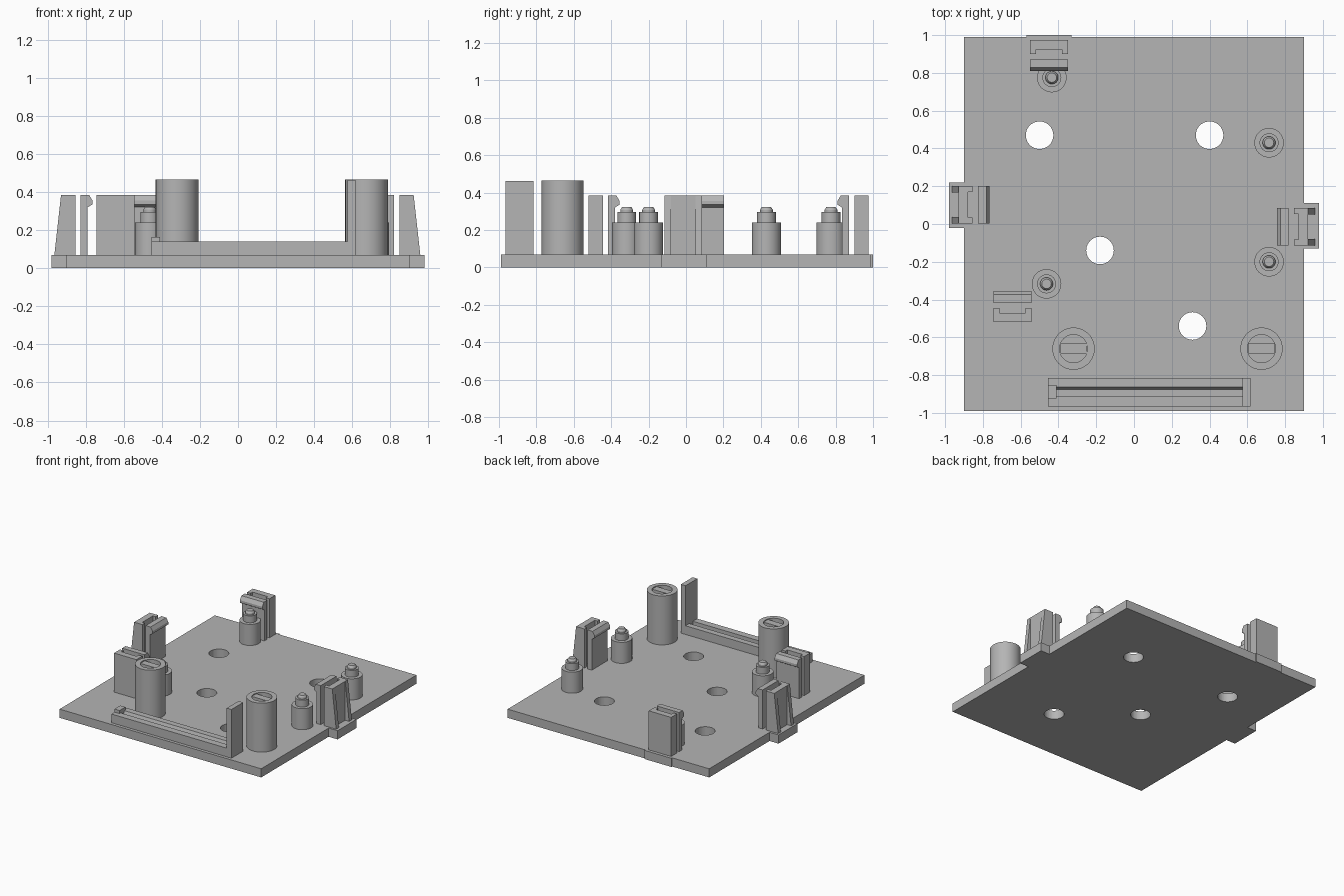
import bpy, bmesh, math
from mathutils import Vector

cube = bpy.data.objects.get("Cube")
if cube:
    bpy.data.objects.remove(cube, do_unlink=True)

X, Y, Z = Vector((1, 0, 0)), Vector((0, 1, 0)), Vector((0, 0, 1))
BASE_TOP, CLIP_TOP = 0.07, 0.385

grey = bpy.data.materials.new("plain grey")
grey.use_nodes = True
grey.diffuse_color = (0.46, 0.46, 0.46, 1)
grey.node_tree.nodes["Principled BSDF"].inputs["Base Color"].default_value = grey.diffuse_color


def finish(name, bm):
    bmesh.ops.recalc_face_normals(bm, faces=bm.faces)
    mesh = bpy.data.meshes.new(name)
    bm.to_mesh(mesh)
    bm.free()
    mesh.materials.append(grey)
    obj = bpy.data.objects.new(name, mesh)
    bpy.context.collection.objects.link(obj)
    return obj


def prism(name, points, a, b, d, origin, length):
    """Extrude a profile drawn along axes a and b by length along d."""
    bm = bmesh.new()
    face = bm.faces.new([bm.verts.new(origin + a * p + b * q) for p, q in points])
    ext = bmesh.ops.extrude_face_region(bm, geom=[face])
    moved = [v for v in ext["geom"] if isinstance(v, bmesh.types.BMVert)]
    bmesh.ops.translate(bm, verts=moved, vec=d * length)
    return finish(name, bm)


def box(name, x0, x1, y0, y1, z0, z1):
    return prism(name, [(x0, y0), (x1, y0), (x1, y1), (x0, y1)], X, Y, Z, Z * z0, z1 - z0)


def lathe(name, profile, x, y, steps=40):
    """Turn a radius and height profile about a vertical axis."""
    bm = bmesh.new()
    verts = [bm.verts.new((r, 0, z)) for r, z in profile]
    edges = [bm.edges.new(pair) for pair in zip(verts, verts[1:])]
    bmesh.ops.spin(bm, geom=verts + edges, cent=(0, 0, 0), axis=Z,
                   angle=math.tau, steps=steps, use_merge=False)
    bmesh.ops.remove_doubles(bm, verts=bm.verts, dist=1e-4)
    bmesh.ops.translate(bm, verts=bm.verts, vec=(x, y, 0))
    return finish(name, bm)


# Base plate with edge tabs
outline = [(-0.9, -0.99), (0.9, -0.99), (0.9, -0.13), (0.98, -0.13), (0.98, 0.11),
           (0.9, 0.11), (0.9, 0.99), (-0.33, 0.99), (-0.33, 1), (-0.57, 1),
           (-0.57, 0.99), (-0.9, 0.99), (-0.9, 0.22), (-0.98, 0.22),
           (-0.98, -0.02), (-0.9, -0.02)]
plate = prism("base_plate", outline, X, Y, Z, Vector(), BASE_TOP)

# Round through holes
for x, y in [(-0.5, 0.47), (0.4, 0.47), (-0.18, -0.14), (0.31, -0.54)]:
    cutter = lathe("hole_cutter", [(0, -0.1), (0.073, -0.1), (0.073, 0.2), (0, 0.2)], x, y)
    cutter.hide_render = True
    cutter.hide_set(True)
    cut = plate.modifiers.new("hole", 'BOOLEAN')
    cut.operation = 'DIFFERENCE'
    cut.solver = 'EXACT'
    cut.object = cutter

smooth = []

# Stepped support pegs
peg = [(0, BASE_TOP), (0.078, BASE_TOP), (0.078, 0.24), (0.05, 0.24), (0.05, 0.295),
       (0.034, 0.295), (0.034, 0.308), (0.025, 0.322), (0, 0.322)]
for x, y in [(-0.435, 0.775), (0.715, 0.43), (0.715, -0.2), (-0.463, -0.317)]:
    smooth.append(lathe("support_peg", peg, x, y))

# Tall hollow posts with a cross bar in the mouth
post = [(0, BASE_TOP), (0.112, BASE_TOP), (0.112, 0.465), (0.074, 0.465),
        (0.074, 0.4), (0, 0.4)]
for x in (-0.32, 0.675):
    smooth.append(lathe("tall_post", post, x, -0.66))
    box("post_cross_bar", x - 0.07, x + 0.07, -0.688, -0.632, 0.39, 0.46)

# Grooved rail with end wall and stop
rail = [(-0.965, 0.07), (-0.965, 0.14), (-0.91, 0.14), (-0.91, 0.11),
        (-0.875, 0.11), (-0.863, 0.14), (-0.815, 0.14), (-0.815, 0.07)]
prism("rail", rail, Y, Z, X, X * -0.455, 1.035)
box("rail_end_wall", 0.575, 0.617, -0.965, -0.815, BASE_TOP, 0.463)
box("rail_stop", -0.455, -0.41, -0.925, -0.852, 0.1, 0.165)

# Snap clips: hooked spring arm, notched back block, optional tapered ribs
hook = [(0.025, 0.07), (0.025, 0.32), (0, 0.335), (0, 0.355), (0.018, CLIP_TOP),
        (0.062, CLIP_TOP), (0.062, 0.07)]
block = [(0.09, -0.1), (0.165, -0.1), (0.165, 0.1), (0.09, 0.1),
         (0.09, 0.068), (0.115, 0.068), (0.115, -0.068), (0.09, -0.068)]
rib = [(0.165, 0.07), (0.2, 0.07), (0.165, CLIP_TOP)]


def clip(side, x, y, out, ribbed):
    across = Z.cross(out)
    at = Vector((x, y, 0))
    prism(side + "_clip_hook", hook, out, Z, across, at - across * 0.1, 0.2)
    prism(side + "_clip_block", block, out, across, Z, at + Z * BASE_TOP, CLIP_TOP - BASE_TOP)
    if ribbed:
        for start in (-0.1, 0.065):
            prism(side + "_clip_rib", rib, out, Z, across, at + across * start, 0.035)


clip("right", -0.764, 0.102, -X, True)
clip("left", 0.757, -0.015, X, True)
clip("front", -0.643, -0.355, -Y, False)
clip("back", -0.45, 0.81, Y, False)

# Smooth the turned parts
bpy.ops.object.select_all(action='DESELECT')
for obj in smooth:
    obj.select_set(True)
bpy.context.view_layer.objects.active = smooth[0]
bpy.ops.object.shade_smooth_by_angle(angle=math.radians(30))
